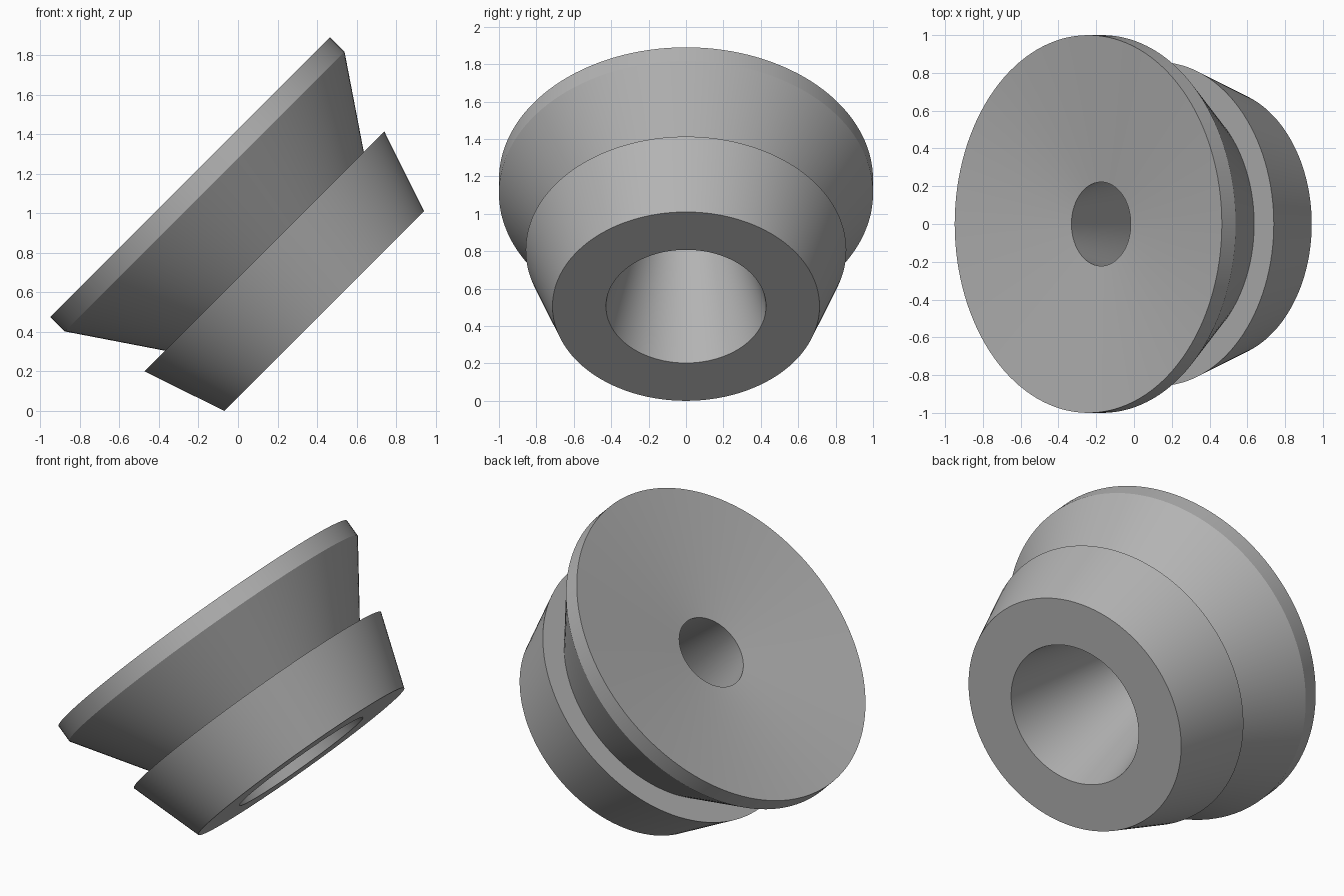
import bpy
import bmesh
import math
from mathutils import Matrix, Vector

cube = bpy.data.objects.get("Cube")
if cube:
    bpy.data.objects.remove(cube, do_unlink=True)

SEGMENTS = 128

grey = bpy.data.materials.new("plain grey")
grey.use_nodes = True
grey.diffuse_color = (0.45, 0.45, 0.45, 1)
grey.node_tree.nodes["Principled BSDF"].inputs["Base Color"].default_value = grey.diffuse_color


def lathe(name, profile):
    """Spin a closed (radius, height) profile around the z axis."""
    bm = bmesh.new()
    verts = [bm.verts.new((r, 0, h)) for r, h in profile]
    edges = [bm.edges.new((v, verts[(i + 1) % len(verts)])) for i, v in enumerate(verts)]
    bmesh.ops.spin(bm, geom=verts + edges, cent=(0, 0, 0), axis=(0, 0, 1),
                   angle=math.tau, steps=SEGMENTS, use_merge=True)
    bmesh.ops.remove_doubles(bm, verts=bm.verts[:], dist=0.0001)
    bmesh.ops.recalc_face_normals(bm, faces=bm.faces[:])
    mesh = bpy.data.meshes.new(name)
    bm.to_mesh(mesh)
    bm.free()
    mesh.materials.append(grey)
    obj = bpy.data.objects.new(name, mesh)
    bpy.context.collection.objects.link(obj)
    return obj


# Flared collar, stepped cone, rim, shallow dish and tapered bore
body = lathe("flanged_bushing", [
    (0.428, 0), (0.714, 0), (0.857, 0.427), (0.71, 0.427),
    (1.0, 0.855), (1.0, 0.959), (0.222, 0.863),
])

# Lean the whole part over towards the right
body.matrix_world = (Matrix.Translation(Vector((0.436, 0, 0.505)))
                     @ Matrix.Rotation(math.radians(-45), 4, 'Y'))

bpy.ops.object.select_all(action='DESELECT')
body.select_set(True)
bpy.context.view_layer.objects.active = body
bpy.ops.object.shade_smooth_by_angle(angle=math.radians(30))
